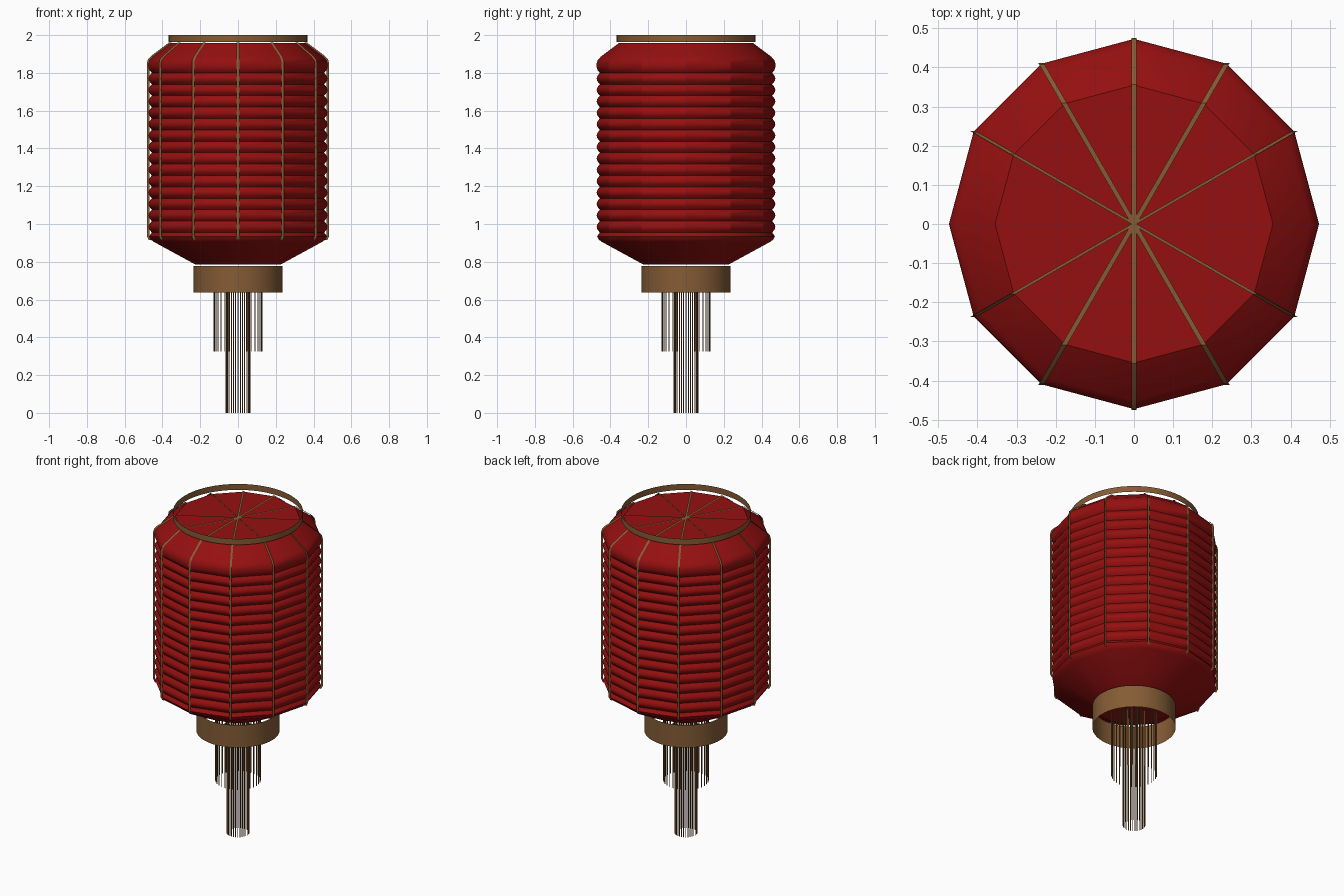
import bpy, bmesh, math

if "Cube" in bpy.data.objects:
    bpy.data.objects.remove(bpy.data.objects["Cube"])

def material(name, col):
    m = bpy.data.materials.new(name)
    m.diffuse_color = (*col, 1)
    m.use_nodes = True
    m.node_tree.nodes["Principled BSDF"].inputs["Base Color"].default_value = m.diffuse_color
    return m

RED = material("lantern red", (0.30, 0.005, 0.005))
BROWN = material("bamboo brown", (0.235, 0.107, 0.036))

def finish(name, bm, mat, angle=25, fix=True):
    if fix:
        bmesh.ops.recalc_face_normals(bm, faces=bm.faces)
    me = bpy.data.meshes.new(name)
    bm.to_mesh(me)
    bm.free()
    me.materials.append(mat)
    me.shade_smooth()
    me.set_sharp_from_angle(angle=math.radians(angle))
    ob = bpy.data.objects.new(name, me)
    bpy.context.collection.objects.link(ob)
    return ob

def lathe(name, profile, n, mat, caps=False):
    """Revolve (radius, z) points with n sides, first corner on +x."""
    bm = bmesh.new()
    rings = []
    for r, z in profile:
        rings.append([bm.verts.new((r * math.cos(math.tau * i / n),
                                    r * math.sin(math.tau * i / n), z)) for i in range(n)])
    for a, b in zip(rings, rings[1:]):
        for i in range(n):
            j = (i + 1) % n
            bm.faces.new((a[i], a[j], b[j], b[i]))
    if caps:
        bm.faces.new(rings[0][::-1])
        bm.faces.new(rings[-1])
    return finish(name, bm, mat, fix=caps)

# Pleated twelve-sided paper body
profile = [(0.225, 0.785), (0.445, 0.905), (0.462, 0.918), (0.471, 0.935)]
RIDGES, SEG, Z0, Z1 = 14, 6, 0.955, 1.80
for k in range(RIDGES):
    for s in range(SEG):
        t = s / SEG
        profile.append((0.456 + 0.017 * math.sin(math.pi * t),
                        Z0 + (Z1 - Z0) * (k + t) / RIDGES))
profile += [(0.456, Z1), (0.467, 1.812), (0.473, 1.83), (0.473, 1.85),
            (0.467, 1.868), (0.452, 1.885), (0.355, 1.958)]
lathe("paper_body", profile, 12, RED, caps=True)

# Rib ribbons: a path from the centre of the top down each corner, widened along x
path = [(0, 1.962), (0.357, 1.962), (0.454, 1.889), (0.470, 1.871),
        (0.475, 1.85), (0.475, 0.935), (0.465, 0.915)]
bm = bmesh.new()
for i in range(12):
    a = math.tau * i / 12
    prev = None
    for r, z in path:
        x, y = r * math.cos(a), r * math.sin(a)
        pair = [bm.verts.new((x + d, y, z)) for d in (-0.007, 0.007)]
        if prev and not (i % 6 == 0 and r == 0.357):
            bm.faces.new((prev[0], prev[1], pair[1], pair[0]))
        prev = pair
finish("ribs", bm, BROWN)

# Open top and bottom collars
lathe("top_collar", [(0.367, 1.963), (0.367, 2.0)], 64, BROWN)
lathe("bottom_collar", [(0.235, 0.638), (0.235, 0.778)], 64, BROWN)

# Two rings of tassel strings
def tassel(name, radius, bottom, top, count, half=0.0025):
    bm = bmesh.new()
    for i in range(count):
        a = math.tau * i / count
        cx, cy = radius * math.cos(a), radius * math.sin(a)
        lo, hi = [[bm.verts.new((cx + half * math.cos(a + k * math.pi / 2),
                                 cy + half * math.sin(a + k * math.pi / 2), z))
                   for k in range(4)] for z in (bottom, top)]
        for k in range(4):
            j = (k + 1) % 4
            bm.faces.new((lo[k], lo[j], hi[j], hi[k]))
        bm.faces.new(lo[::-1])
        bm.faces.new(hi)
    finish(name, bm, BROWN)

tassel("outer_tassel", 0.127, 0.325, 0.73, 32)
tassel("inner_tassel", 0.063, 0.0, 0.73, 32)
